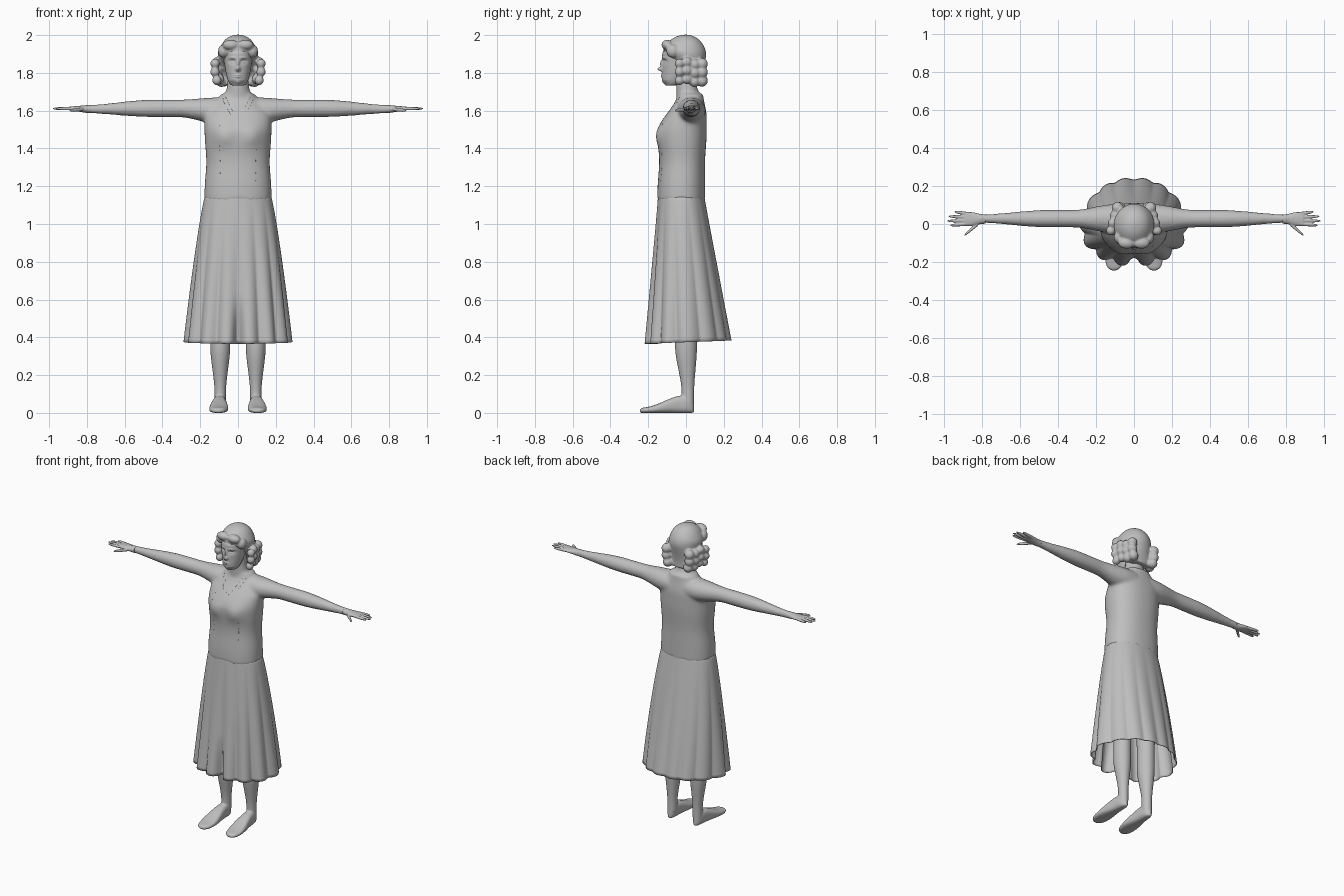
import bpy, bmesh, math
from mathutils import Vector, Matrix

cube = bpy.data.objects.get("Cube")
if cube:
    bpy.data.objects.remove(cube, do_unlink=True)

shade = .52
grey = bpy.data.materials.new("plain grey")
grey.use_nodes = True
grey.diffuse_color = (shade, shade, shade, 1)
grey.node_tree.nodes["Principled BSDF"].inputs["Base Color"].default_value = grey.diffuse_color


def ease(start, end, value):
    """Smooth step from zero at start to one at end."""
    t = max(0, min(1, (value - start) / (end - start)))
    return t * t * (3 - 2 * t)


def bell(distance, width):
    return math.exp(-(distance / width) ** 2)


def mix(first, last, t):
    return first + (last - first) * t


def loft(bm, axis, start, end, shape, sides=48, rings=40, box=1, side=1, detail=None, caps=True):
    """Skin rings along an axis; shape gives each ring's two centres and two radii."""
    along = "xyz".index(axis)
    across, other = [i for i in range(3) if i != along]
    skin = []
    for step in range(rings + 1):
        place = mix(start, end, step / rings)
        centre_a, centre_b, radius_a, radius_b = shape(place)
        ring = []
        for k in range(sides):
            angle = math.tau * k / sides
            c, s = math.cos(angle), math.sin(angle)
            co = Vector()
            co[along] = place
            co[across] = centre_a + radius_a * math.copysign(abs(c) ** box, c)
            co[other] = centre_b + radius_b * math.copysign(abs(s) ** box, s)
            co.x *= side
            if detail:
                detail(co, angle)
            ring.append(bm.verts.new(co))
        skin.append(ring)
    for low, high in zip(skin, skin[1:]):
        for k in range(sides):
            following = (k + 1) % sides
            bm.faces.new((low[k], low[following], high[following], high[k]))
    if caps:
        bm.faces.new(skin[0])
        bm.faces.new(skin[-1])


def blob(bm, centre, radii):
    place = Matrix.Translation(centre) @ Matrix.Diagonal(radii).to_4x4()
    bmesh.ops.create_uvsphere(bm, u_segments=20, v_segments=12, radius=1, matrix=place)


def finish(name, bm, voxel=0, smooth=0):
    bmesh.ops.recalc_face_normals(bm, faces=bm.faces)
    mesh = bpy.data.meshes.new(name)
    bm.to_mesh(mesh)
    bm.free()
    mesh.materials.append(grey)
    mesh.shade_smooth()
    part = bpy.data.objects.new(name, mesh)
    bpy.context.collection.objects.link(part)
    if voxel:
        fuse = part.modifiers.new("fuse", 'REMESH')
        fuse.mode = 'VOXEL'
        fuse.voxel_size = voxel
        fuse.use_smooth_shade = True
        soften = part.modifiers.new("soften", 'SMOOTH')
        soften.iterations = smooth
    return part


def front_and_back(front, back, width):
    """Ring across z, from its reach to the front, to the back and sideways."""
    return 0, (back - front) / 2, width, (front + back) / 2


# Bodice, neck and arms, fused into one surface
def bodice_shape(z):
    waist = bell(z - 1.33, .1)
    chest = ease(1.48, 1.7, z)
    shoulder = ease(1.56, 1.7, z)
    return front_and_back(front=.152 - .01 * waist - .11 * chest,
                          back=.1 + .01 * ease(1.3, 1.5, z) - .02 * shoulder,
                          width=.178 - .01 * waist - .09 * shoulder)


def bust(co, angle):
    if co.y < 0:
        for side in (-1, 1):
            co.y -= .016 * bell(co.x - side * .075, .05) * bell(co.z - 1.46, .05)


def neck_shape(z):
    base = ease(1.76, 1.62, z)
    return 0, .02 * base, mix(.055, .08, base), mix(.053, .07, base)


def arm_shape(x):
    shoulder = ease(.32, .1, x)
    wrist = ease(.45, .82, x)
    radius = mix(.046, .022, wrist)
    return .028, 1.612 - .012 * shoulder - .004 * wrist, radius + .03 * shoulder, radius + .024 * shoulder


bm = bmesh.new()
loft(bm, 'z', 1.125, 1.69, bodice_shape, box=.88, detail=bust)
loft(bm, 'z', 1.62, 1.82, neck_shape)
for side in (-1, 1):
    loft(bm, 'x', .06, .82, arm_shape, side=side)
bodice = finish("bodice_and_arms", bm, voxel=.009, smooth=8)


# Hands: a flat palm, four spread fingers and a thumb
def palm_shape(x):
    taper = ease(.78, .9, x)
    return .026, mix(1.608, 1.612, taper), mix(.025, .037, ease(.79, .86, x)), mix(.021, .01, taper)


def finger(bm, side, base, tip, radius):
    def shape(x):
        t = (x - base.x) / (tip.x - base.x)
        middle = base.lerp(tip, t)
        thick = radius * math.sqrt(1.1 - t ** 4)
        return middle.y, middle.z, thick, thick
    loft(bm, 'x', base.x, tip.x, shape, sides=12, rings=12, side=side)


for side, word in ((1, "left"), (-1, "right")):
    bm = bmesh.new()
    loft(bm, 'x', .78, .89, palm_shape, side=side)
    for spread in (-1.5, -.5, .5, 1.5):
        reach = .982 - .012 * (spread + .3) ** 2
        finger(bm, side, Vector((.86, .027 + .017 * spread, 1.611)),
               Vector((reach, .028 + .024 * spread, 1.611)), radius=.009)
    finger(bm, side, Vector((.82, 0, 1.608)), Vector((.89, -.058, 1.6)), radius=.01)
    finish(word + "_hand", bm, voxel=.0035, smooth=3)


# Skirt: a flared tube with pleats that deepen toward the open hem
WAIST, HEM = 1.15, .384


def skirt_shape(z):
    drop = (WAIST - z) / (WAIST - HEM)
    return front_and_back(front=mix(.148, .215, drop), back=mix(.096, .241, drop),
                          width=mix(.174, .284, drop ** .8))


def pleats(co, angle):
    drop = (WAIST - co.z) / (WAIST - HEM)
    around = (angle + math.pi * 1.5) % math.tau - math.pi
    frontness = (1 + math.cos(around)) / 2
    wave = abs(math.sin(7 * around + math.sin(2 * around) / 2)) - .75
    push = mix(.012, .032, frontness) * drop ** 1.2 * wave
    push -= .04 * ease(.65, 1, drop) * bell(around, .06)
    co.x += push * math.cos(angle)
    co.y += push * math.sin(angle)
    co.x *= 1 - .7 * drop * max(0, co.y)
    co.z -= .018 * frontness * drop


bm = bmesh.new()
loft(bm, 'z', WAIST, HEM, skirt_shape, sides=196, box=.9, detail=pleats, caps=False)
skirt = finish("skirt", bm)
skirt.modifiers.new("cloth", 'SOLIDIFY').thickness = .004


# Legs and shoes
def leg_shape(z):
    calf = ease(.1, .36, z)
    thigh = ease(.5, 1, z)
    radius = .03 + .023 * calf + .027 * thigh
    return .094, mix(.01, 0, calf) - .02 * thigh, radius, radius * 1.1


HEEL, TOE = .044, -.245


def shoe_shape(y):
    t = (y - HEEL) / (TOE - HEEL)
    rounding = math.sqrt(1.02 - abs(2 * t - 1) ** 5)
    height = mix(.046, .016, ease(.2, .9, t)) * (1 + rounding) / 2
    return mix(.095, .105, t), height, mix(.034, .05, ease(.2, .7, t)) * rounding, height


for side, word in ((1, "left"), (-1, "right")):
    bm = bmesh.new()
    loft(bm, 'z', .05, 1, leg_shape, side=side)
    loft(bm, 'y', HEEL, TOE, shoe_shape, box=.72, side=side)
    finish(word + "_leg_and_shoe", bm, voxel=.006, smooth=3)

# Face: an egg whose features are soft pushes, mirrored across x
CHIN, BROW = 1.733, 1.95


def face_shape(z):
    t = (z - CHIN) / (BROW - CHIN)
    grow = min(1, 1.5 * t)
    return front_and_back(front=mix(.107, .126, ease(0, .15, t)) - .02 * ease(.75, 1, t),
                          back=mix(-.063, .055, grow ** .45), width=mix(.022, .076, grow ** .33))


def features(co, angle):
    facing = max(0, min(1, -2 * math.sin(angle)))

    def push(depth, x, z, width, height):
        co.y -= facing * depth * bell(abs(start.x) - x, width) * bell(start.z - z, height)

    start = co.copy()
    push(.024, x=0, z=1.82, width=.011, height=.012)     # nose tip
    push(.011, x=0, z=1.85, width=.008, height=.018)     # nose bridge
    push(-.014, x=.03, z=1.86, width=.016, height=.011)  # eye socket
    push(.009, x=.03, z=1.857, width=.01, height=.006)   # eye
    push(.004, x=.03, z=1.88, width=.02, height=.006)    # brow
    push(.008, x=0, z=1.784, width=.018, height=.01)     # lips
    push(-.005, x=0, z=1.784, width=.02, height=.002)    # mouth line
    push(.007, x=0, z=1.748, width=.014, height=.012)    # chin


bm = bmesh.new()
loft(bm, 'z', CHIN, BROW, face_shape, sides=144, rings=90, detail=features)
finish("face", bm)


# Hair: a cap that recedes around the face, a front roll and rows of curls
def hair_shape(z):
    dome = math.sqrt(1 - (max(0, z - 1.88) / .123) ** 2)
    nape = ease(1.93, 1.76, z)
    return front_and_back(front=.128 * dome - .15 * nape, back=.11 * dome - .025 * nape,
                          width=.108 * dome - .025 * nape)


def waves(co, angle):
    co.x *= 1 + .02 * math.sin(70 * co.z + 2 * angle)


bm = bmesh.new()
loft(bm, 'z', 1.735, 2.002, hair_shape, detail=waves)
for side in (-1, 1):
    blob(bm, (side * .038, -.1, 1.948), (.045, .03, .027))
    blob(bm, (side * .078, -.07, 1.915), (.028, .034, .035))
    for row in range(3):
        for column in range(4):
            size = .025 + .002 * column
            inward = .012 * column + .01 * (row == 2)
            height = 1.85 - .045 * row + .008 * math.sin(2 * column)
            blob(bm, (side * (.122 - inward), .04 * column - .035, height), (size, size, size))
finish("hair", bm, voxel=.006, smooth=4)


# Dress seams and collar: thin strips laid on the bodice
def strip(name, bottom, top, width):
    bm = bmesh.new()
    bmesh.ops.create_grid(bm, x_segments=4, y_segments=30, size=.5)
    for vert in bm.verts:
        across = vert.co.x * width
        vert.co = Vector(bottom).lerp(Vector(top), vert.co.y + .5)
        vert.co.x += across
    part = finish(name, bm)
    wrap = part.modifiers.new("lay on bodice", 'SHRINKWRAP')
    wrap.target = bodice
    part.modifiers.new("thickness", 'SOLIDIFY').thickness = .004


for side, word in ((1, "left"), (-1, "right")):
    strip(word + "_front_seam", (side * .1, -.15, 1.23), (side * .1, -.13, 1.58), width=.003)
    strip(word + "_collar", (side * .02, -.13, 1.58), (side * .085, -.05, 1.68), width=.024)
